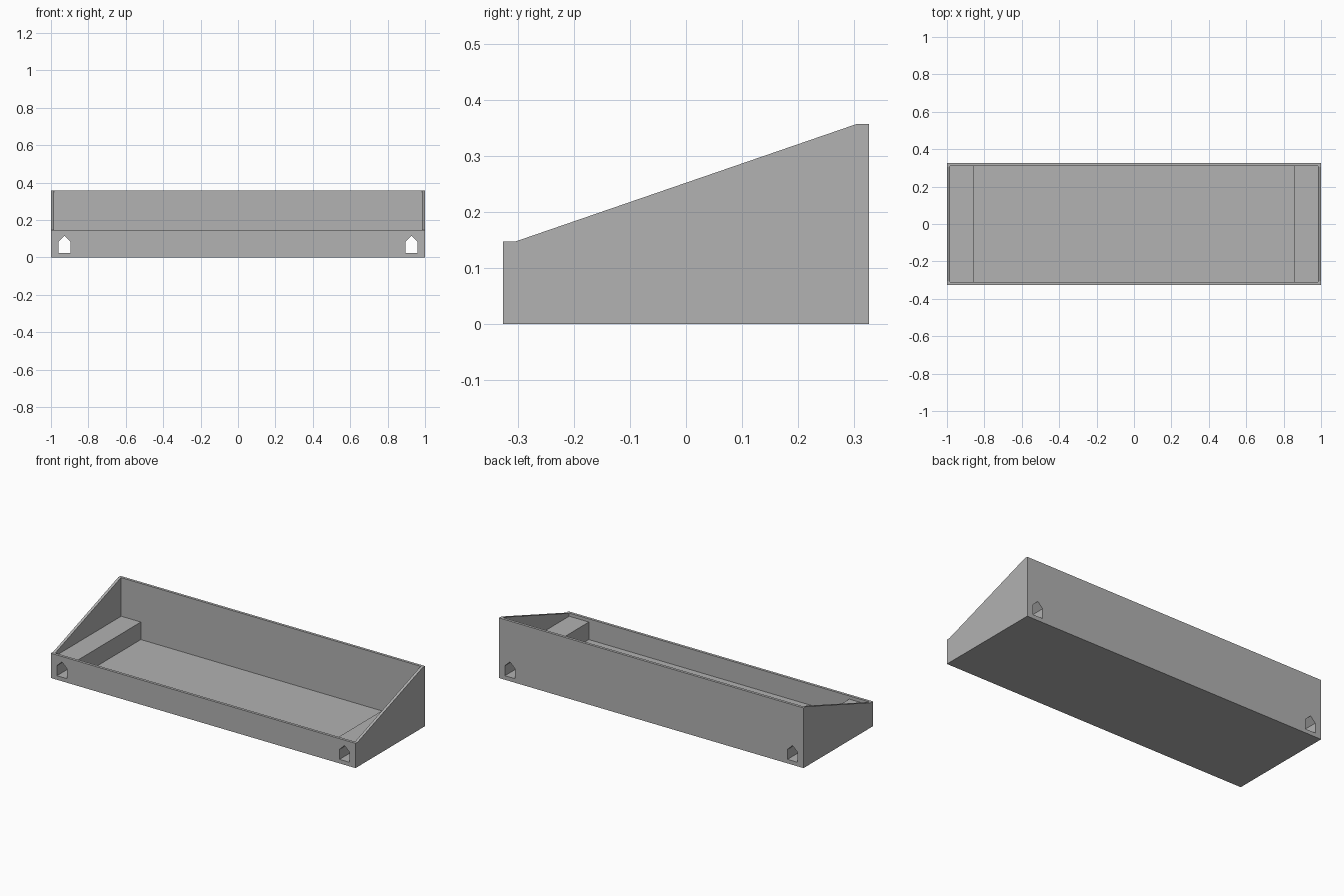
import bpy, bmesh

if "Cube" in bpy.data.objects:
    bpy.data.objects.remove(bpy.data.objects["Cube"])

grey = bpy.data.materials.new("grey")
grey.diffuse_color = (0.445, 0.445, 0.445, 1)
grey.use_nodes = True
grey.node_tree.nodes["Principled BSDF"].inputs["Base Color"].default_value = grey.diffuse_color


def prism(name, points, start, end, axis):
    """Extrude a closed profile along x (points are y, z) or y (points are x, z)."""
    place = (lambda p: (start, p[0], p[1])) if axis == "x" else (lambda p: (p[0], start, p[1]))
    offset = (end - start, 0, 0) if axis == "x" else (0, end - start, 0)
    bm = bmesh.new()
    face = bm.faces.new([bm.verts.new(place(p)) for p in points])
    moved = bmesh.ops.extrude_face_region(bm, geom=[face])["geom"]
    bmesh.ops.translate(bm, vec=offset, verts=[v for v in moved if isinstance(v, bmesh.types.BMVert)])
    bmesh.ops.recalc_face_normals(bm, faces=bm.faces)
    mesh = bpy.data.meshes.new(name)
    bm.to_mesh(mesh)
    bm.free()
    mesh.materials.append(grey)
    obj = bpy.data.objects.new(name, mesh)
    bpy.context.collection.objects.link(obj)
    return obj


def cut(target, cutter):
    mod = target.modifiers.new(cutter.name, "BOOLEAN")
    mod.operation = "DIFFERENCE"
    mod.solver = "EXACT"
    mod.object = cutter
    cutter.hide_render = True
    cutter.hide_set(True)


# Wedge-shaped tray body with short level rims at front and back
D = 0.326
tray = prism("tray", [(-D, 0), (D, 0), (D, 0.357), (0.305, 0.357),
                      (-0.305, 0.147), (-D, 0.147)], -1, 1, "x")

# Stepped cavity that leaves thin walls, a floor and a raised block at each end
WALL, BLOCK, FLOOR, STEP = 0.984, 0.855, 0.024, 0.128
cavity = prism("cavity_cutter", [(-BLOCK, FLOOR), (BLOCK, FLOOR), (BLOCK, STEP), (WALL, STEP),
                                 (WALL, 0.6), (-WALL, 0.6), (-WALL, STEP), (-BLOCK, STEP)],
               -0.31, 0.31, "y")
cut(tray, cavity)

# Pointed tunnels through the end blocks, front to back
for side, x in (("left", -0.928), ("right", 0.928)):
    w = 0.033
    tunnel = prism(side + "_tunnel_cutter", [(x - w, 0.024), (x + w, 0.024), (x + w, 0.083),
                                             (x, 0.115), (x - w, 0.083)], -0.5, 0.5, "y")
    cut(tray, tunnel)
